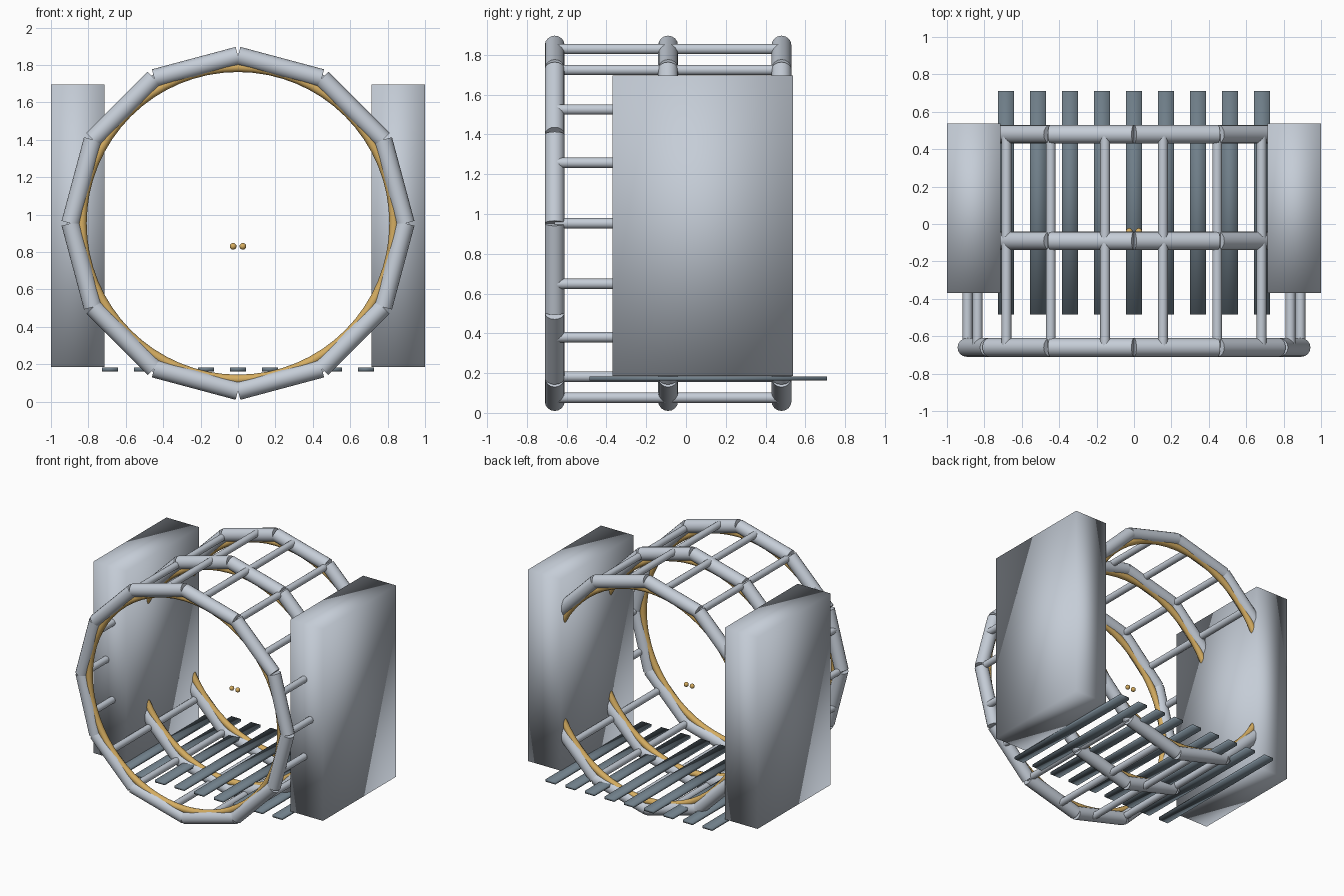
import bpy, math
from mathutils import Vector

cube = bpy.data.objects.get("Cube")
if cube:
    bpy.data.objects.remove(cube, do_unlink=True)


def material(name, rgb):
    m = bpy.data.materials.new(name)
    m.use_nodes = True
    m.diffuse_color = (*rgb, 1)
    m.node_tree.nodes["Principled BSDF"].inputs["Base Color"].default_value = (*rgb, 1)
    return m


steel = material("light steel", (0.56, 0.61, 0.68))
slate = material("slate grey", (0.16, 0.21, 0.25))
gold = material("warm gold", (0.67, 0.42, 0.12))

CENTRE_Z = 0.953
RING_Y = (-0.66, -0.09, 0.48)
RING_R, TUBE_R, SIDES = 0.895, 0.05, 12
BAR_R, BARS = 0.89, 18


def finish(name, mat, sharp=True):
    ob = bpy.context.object
    ob.name = name
    ob.data.materials.append(mat)
    if sharp:
        bpy.ops.object.shade_smooth_by_angle(angle=math.radians(40))
    else:
        bpy.ops.object.shade_smooth()
    return ob


def rod(name, a, b, radius, mat):
    a, b = Vector(a), Vector(b)
    bpy.ops.mesh.primitive_cylinder_add(
        vertices=16, radius=radius, depth=(b - a).length, location=(a + b) / 2,
        rotation=(b - a).to_track_quat("Z", "Y").to_euler())
    return finish(name, mat)


def box(name, lo, hi, mat, sharp):
    lo, hi = Vector(lo), Vector(hi)
    bpy.ops.mesh.primitive_cube_add(size=1, location=(lo + hi) / 2)
    bpy.context.object.scale = hi - lo
    bpy.ops.object.transform_apply(location=False, rotation=False, scale=True)
    return finish(name, mat, sharp)


def polar(radius, angle, y):
    return (radius * math.sin(angle), y, CENTRE_Z + radius * math.cos(angle))


# Twelve-sided tube rings with a round gold lining
for name, y in zip(("front", "middle", "rear"), RING_Y):
    for i in range(SIDES):
        a, b = (math.tau * k / SIDES for k in (i, i + 1))
        rod(f"{name}_ring_tube_{i + 1}", polar(RING_R, a, y), polar(RING_R, b, y), TUBE_R, steel)
    bpy.ops.mesh.primitive_torus_add(
        major_radius=0.835, minor_radius=0.026, major_segments=64, minor_segments=12,
        location=(0, y, CENTRE_Z), rotation=(math.pi / 2, 0, 0))
    finish(f"{name}_ring_lining", gold)

# Lengthwise bars joining the rings
for i in range(BARS):
    angle = math.tau * (i + 0.5) / BARS
    rod(f"long_bar_{i + 1}", polar(BAR_R, angle, RING_Y[0]),
        polar(BAR_R, angle, RING_Y[-1]), 0.026, steel)

# Side tanks, softly shaded
for name, lo_x, hi_x in (("left_side_box", 0.715, 1), ("right_side_box", -1, -0.715)):
    box(name, (lo_x, -0.37, 0.185), (hi_x, 0.537, 1.695), steel, False)

# Floor slats
for i in range(9):
    x = (i - 4) * 0.171
    box(f"floor_slat_{i + 1}", (x - 0.042, -0.485, 0.162), (x + 0.042, 0.71, 0.182), slate, False)

# Pair of small central beads
for name, x in (("left_bead", 0.026), ("right_bead", -0.026)):
    bpy.ops.mesh.primitive_uv_sphere_add(segments=16, ring_count=8, radius=0.018,
                                         location=(x, -0.04, 0.83))
    finish(name, gold)
